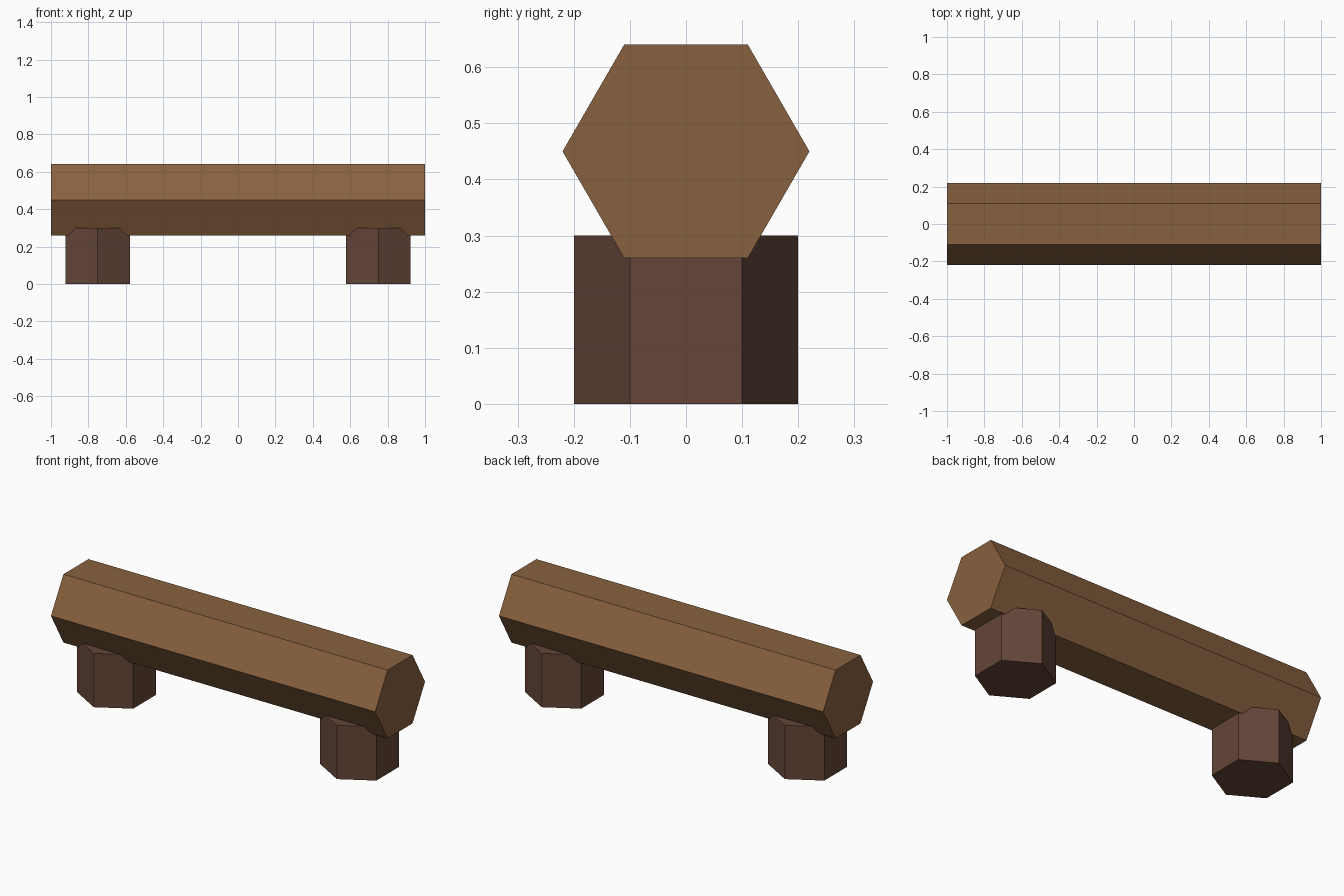
import bpy
import math

if "Cube" in bpy.data.objects:
    bpy.data.objects.remove(bpy.data.objects["Cube"])


def material(name, rgb):
    m = bpy.data.materials.new(name)
    m.diffuse_color = (*rgb, 1.0)
    m.use_nodes = True
    m.node_tree.nodes["Principled BSDF"].inputs["Base Color"].default_value = m.diffuse_color
    return m


def hex_prism(name, radius, depth, location, rotation, mat):
    # Flat-shaded six-sided cylinder
    bpy.ops.mesh.primitive_cylinder_add(vertices=6, radius=radius, depth=depth,
                                        location=location, rotation=rotation)
    obj = bpy.context.object
    obj.name = name
    obj.data.materials.append(mat)
    return obj


log_wood = material("log brown", (0.25, 0.12, 0.05))
leg_wood = material("dark stump brown", (0.13, 0.06, 0.04))

# Log seat lying along x, corners pointing to front and back
hex_prism("log_seat", 0.22, 2.0, (0, 0, 0.45), (0, math.pi / 2, 0), log_wood)

# Two stump legs, corners pointing to front and back
for side, x in (("left", -0.75), ("right", 0.75)):
    hex_prism(side + "_stump_leg", 0.2, 0.3, (x, 0, 0.15), (0, 0, 0), leg_wood)
